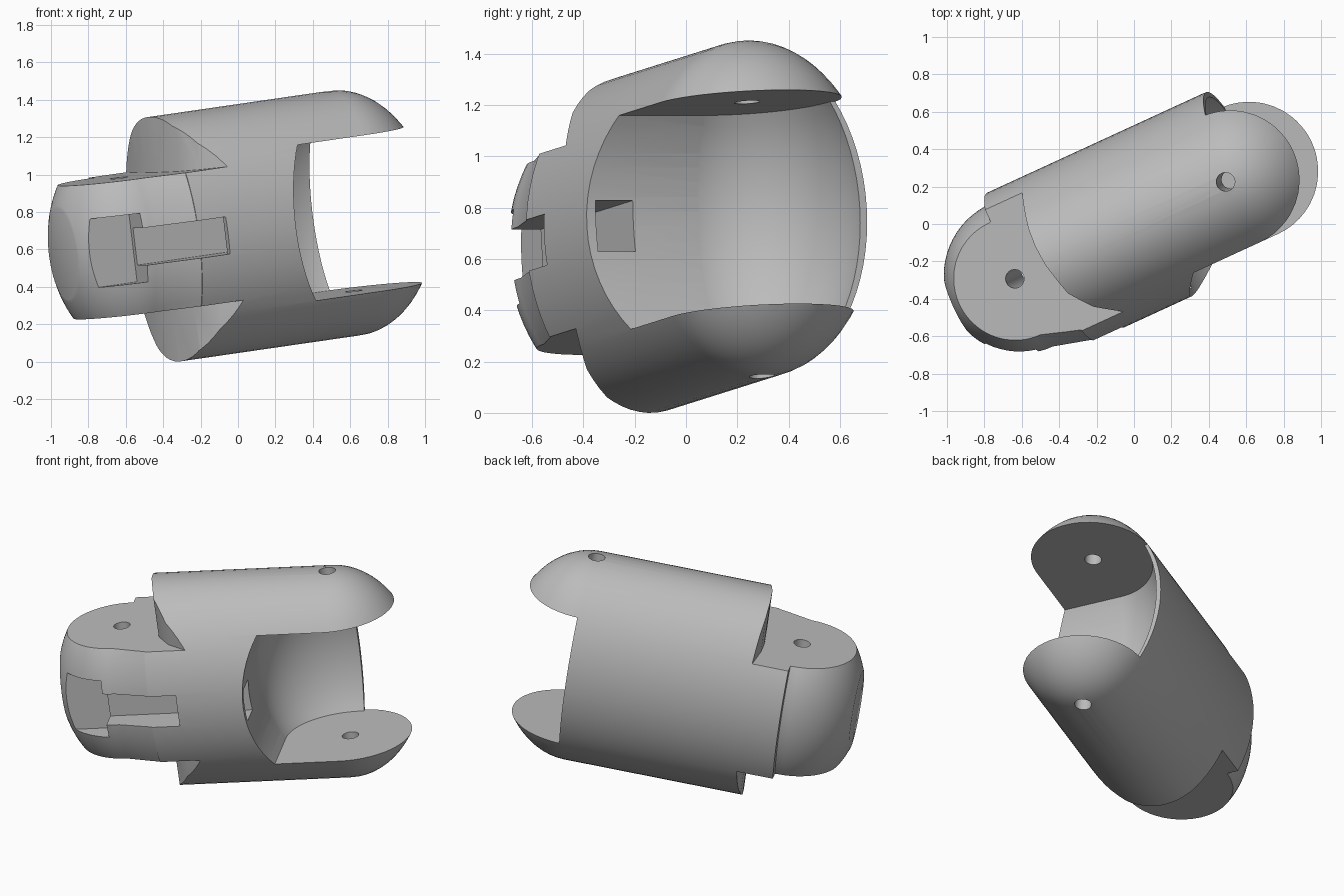
import bpy, bmesh, math
from mathutils import Matrix, Vector

cube = bpy.data.objects.get("Cube")
if cube:
    bpy.data.objects.remove(cube, do_unlink=True)

SEGS = 72
HALF_W, HALF_H = 0.48, 0.66      # elliptical cross-section
FRONT, REAR = 0.63, -0.66        # hinge positions along the body
EAR_Z, TAB_Z = 0.42, 0.36        # inner ear plane, tab flat plane

grey = bpy.data.materials.new("grey plastic")
grey.use_nodes = True
colour = (0.5, 0.5, 0.5, 1)
grey.diffuse_color = colour
grey.node_tree.nodes["Principled BSDF"].inputs["Base Color"].default_value = colour


def finish(name, bm):
    bmesh.ops.recalc_face_normals(bm, faces=bm.faces)
    mesh = bpy.data.meshes.new(name)
    bm.to_mesh(mesh)
    bm.free()
    mesh.materials.append(grey)
    ob = bpy.data.objects.new(name, mesh)
    bpy.context.scene.collection.objects.link(ob)
    return ob


def loft(name, rings, turn=0.0):
    """Elliptical rings (position, half width, half height) along x, turned about z."""
    bm = bmesh.new()
    loops = []
    for x, w, h in rings:
        angles = [math.tau * i / SEGS for i in range(SEGS)]
        loops.append([bm.verts.new((x, w * math.cos(t), h * math.sin(t))) for t in angles])
    for a, b in zip(loops, loops[1:]):
        for i in range(SEGS):
            j = (i + 1) % SEGS
            bm.faces.new((a[i], a[j], b[j], b[i]))
    bm.faces.new(loops[0])
    bm.faces.new(loops[-1])
    bm.transform(Matrix.Rotation(turn, 4, "Z"))
    return finish(name, bm)


def box(name, low, high):
    bm = bmesh.new()
    bmesh.ops.create_cube(bm, size=1)
    low, high = Vector(low), Vector(high)
    for v in bm.verts:
        v.co = [(l + h) / 2 + c * (h - l) for l, h, c in zip(low, high, v.co)]
    return finish(name, bm)


def prism(name, outline, z0, z1):
    bm = bmesh.new()
    face = bm.faces.new([bm.verts.new((x, y, z0)) for x, y in outline])
    side = bmesh.ops.extrude_face_region(bm, geom=[face])["geom"]
    top = [g for g in side if isinstance(g, bmesh.types.BMVert)]
    bmesh.ops.translate(bm, verts=top, vec=(0, 0, z1 - z0))
    return finish(name, bm)


def ellipsoid(name, x, size):
    bm = bmesh.new()
    bmesh.ops.create_uvsphere(bm, u_segments=SEGS, v_segments=36, radius=1)
    bm.transform(Matrix.Translation((x, 0, 0)) @ Matrix.Diagonal((*size, 1)))
    return finish(name, bm)


def pin(name, x):
    bm = bmesh.new()
    bmesh.ops.create_cone(bm, cap_ends=True, segments=24, radius1=0.05, radius2=0.05, depth=3)
    bm.transform(Matrix.Translation((x, 0, 0)))
    return finish(name, bm)


def combine(ob, other, operation):
    """Apply one boolean and discard the helper."""
    mod = ob.modifiers.new("cut", "BOOLEAN")
    mod.object, mod.operation, mod.solver = other, operation, "EXACT"
    bpy.context.view_layer.update()
    graph = bpy.context.evaluated_depsgraph_get()
    mesh = bpy.data.meshes.new_from_object(ob.evaluated_get(graph))
    ob.modifiers.clear()
    ob.data = mesh
    bpy.data.objects.remove(other, do_unlink=True)


def dome(x, w, h, direction, last=0.995):
    """Rings closing an elliptical tube with a rounded end."""
    steps = 16
    out = []
    for i in range(steps + 1):
        t = math.asin(last) * i / steps
        out.append((x + direction * w * math.sin(t), w * math.cos(t), h * math.cos(t)))
    return out


# Main shell with the domed front end
body = loft("finger_segment", [(-0.65, HALF_W, HALF_H)] + dome(FRONT, HALF_W, HALF_H, 1, 0.9995))

# Rear clearance above and below the tab, swept toward the near side
sweep = [(-2, 1), (-0.42, 1), (-0.43, 0.40), (-0.455, 0.17), (-0.44, 0),
         (-0.40, -0.19), (-0.32, -0.31), (-0.205, -0.40), (-0.08, -0.49),
         (0, -1), (-2, -1)]
for sign in (1, -1):
    combine(body, prism("rear_clearance", sweep, sign * TAB_Z, sign * 1.2), "DIFFERENCE")
combine(body, box("near_trim", (-2, -1, -1), (-0.45, 0.31, 1)), "DIFFERENCE")

# Front socket between the two ears
inner = (0.51, 0.45, 0.66)
hollow = ellipsoid("socket", FRONT, inner)
combine(hollow, box("socket_limit", (-1, -1, -EAR_Z), (2, 1, EAR_Z)), "INTERSECT")
combine(body, hollow, "DIFFERENCE")
swing = loft("socket_swing", [(0, 0.51, HALF_H), (1.0, 0.51, HALF_H)], -math.pi / 2)
swing.data.transform(Matrix.Translation((FRONT, 0, 0)))
combine(swing, box("swing_limit", (-1, -2, -EAR_Z), (2, 1, EAR_Z)), "INTERSECT")
combine(body, swing, "DIFFERENCE")
combine(body, box("ear_gap", (0.65, -1, -EAR_Z), (2, 1, EAR_Z)), "DIFFERENCE")

# Rear hinge tab with flat top, bottom and blunt end
tab = loft("tab", [(-0.30, 0.475, 0.653), (-0.45, 0.475, 0.653)]
           + dome(REAR, 0.42, 0.58, -1))
combine(tab, box("tab_limit", (-1.04, -1, -TAB_Z), (1, 1, TAB_Z)), "INTERSECT")
combine(body, tab, "UNION")

# Cable channel on the near side, its tunnel and the wider end recess
combine(body, box("channel", (-0.9, -0.8, -0.1), (-0.28, -0.28, 0.1)), "DIFFERENCE")
combine(body, box("tunnel", (-0.4, -0.44, -0.1), (0.4, -0.28, 0.1)), "DIFFERENCE")
combine(body, box("end_recess", (-1.3, -0.8, -0.19), (-0.74, -0.25, 0.18)), "DIFFERENCE")

# Hinge pin holes
for x in (FRONT, REAR):
    combine(body, pin("pin_hole", x), "DIFFERENCE")

# Pose: turned and pitched, then set on the ground
pose = Matrix.Rotation(math.radians(24.7), 4, "Z") @ Matrix.Rotation(math.radians(-7.5), 4, "Y")
body.data.transform(pose)
lowest = min(v.co.z for v in body.data.vertices)
body.data.transform(Matrix.Translation((0, 0, -lowest)))
body.data.materials.clear()
body.data.materials.append(grey)
for poly in body.data.polygons:
    poly.material_index = 0

bpy.ops.object.select_all(action="DESELECT")
body.select_set(True)
bpy.context.view_layer.objects.active = body
bpy.ops.object.shade_smooth_by_angle(angle=math.radians(30))
